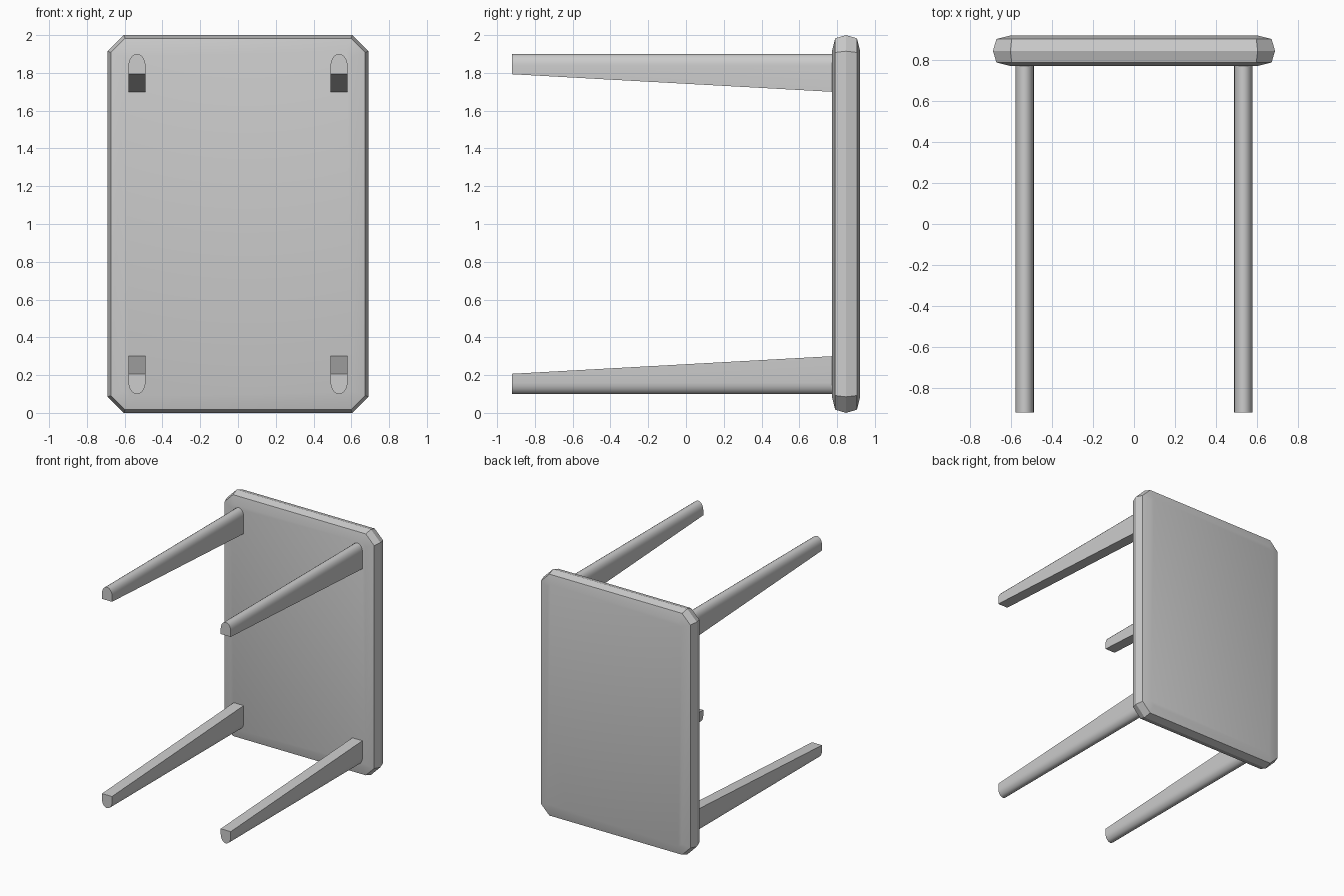
import bpy, bmesh, math

if "Cube" in bpy.data.objects:
    bpy.data.objects.remove(bpy.data.objects["Cube"], do_unlink=True)

# Single grey finish
grey = bpy.data.materials.new("light_grey")
grey.use_nodes = True
colour = (0.604, 0.604, 0.604, 1.0)
grey.diffuse_color = colour
grey.node_tree.nodes["Principled BSDF"].inputs["Base Color"].default_value = colour


def loft(name, rings, angle):
    """Skin a list of equal-length point rings and cap both ends."""
    bm = bmesh.new()
    loops = [[bm.verts.new(p) for p in ring] for ring in rings]
    n = len(loops[0])
    for a, b in zip(loops, loops[1:]):
        for i in range(n):
            j = (i + 1) % n
            bm.faces.new((a[i], a[j], b[j], b[i]))
    bm.faces.new(loops[0])
    bm.faces.new(loops[-1])
    bmesh.ops.recalc_face_normals(bm, faces=bm.faces[:])
    mesh = bpy.data.meshes.new(name)
    bm.to_mesh(mesh)
    bm.free()
    mesh.materials.append(grey)
    obj = bpy.data.objects.new(name, mesh)
    bpy.context.collection.objects.link(obj)
    bpy.ops.object.select_all(action='DESELECT')
    obj.select_set(True)
    bpy.context.view_layer.objects.active = obj
    bpy.ops.object.shade_smooth_by_angle(angle=math.radians(angle))
    return obj


def slab_ring(y, inset, cut):
    """Rectangle with clipped corners, standing in the XZ plane."""
    w, h = 0.69 - inset, 1.0 - inset
    quarter = [(w, h - cut), (w - cut, h)]
    pts = quarter + [(-x, z) for x, z in reversed(quarter)]
    pts += [(-x, -z) for x, z in pts]
    return [(x, y, 1.0 + z) for x, z in pts]


# Table top: upright slab with a bevelled rim
loft("table_top", [
    slab_ring(0.773, 0.085, 0.03),
    slab_ring(0.79, 0.017, 0.075),
    slab_ring(0.847, 0.0, 0.085),
    slab_ring(0.905, 0.017, 0.075),
    slab_ring(0.922, 0.085, 0.03),
], 30)


def leg_ring(y, inner, cx, side):
    """Leg section: flat inner side, rounded outer side."""
    r, rise, steps = 0.045, 0.06, 10
    pts = [(r, inner)]
    for i in range(steps + 1):
        a = math.pi * i / steps
        pts.append((r * math.cos(a), 0.84 + rise * math.sin(a)))
    pts.append((-r, inner))
    return [(cx + x, y, 1.0 + side * (z - 0.0)) for x, z in pts]


# Four tapered legs, one near each corner
for vert, side in (("upper", 1), ("lower", -1)):
    for hand, cx in (("left", 0.535), ("right", -0.535)):
        loft(f"{vert}_{hand}_leg", [
            leg_ring(-0.922, 0.793, cx, side),
            leg_ring(0.79, 0.699, cx, side),
        ], 35)
